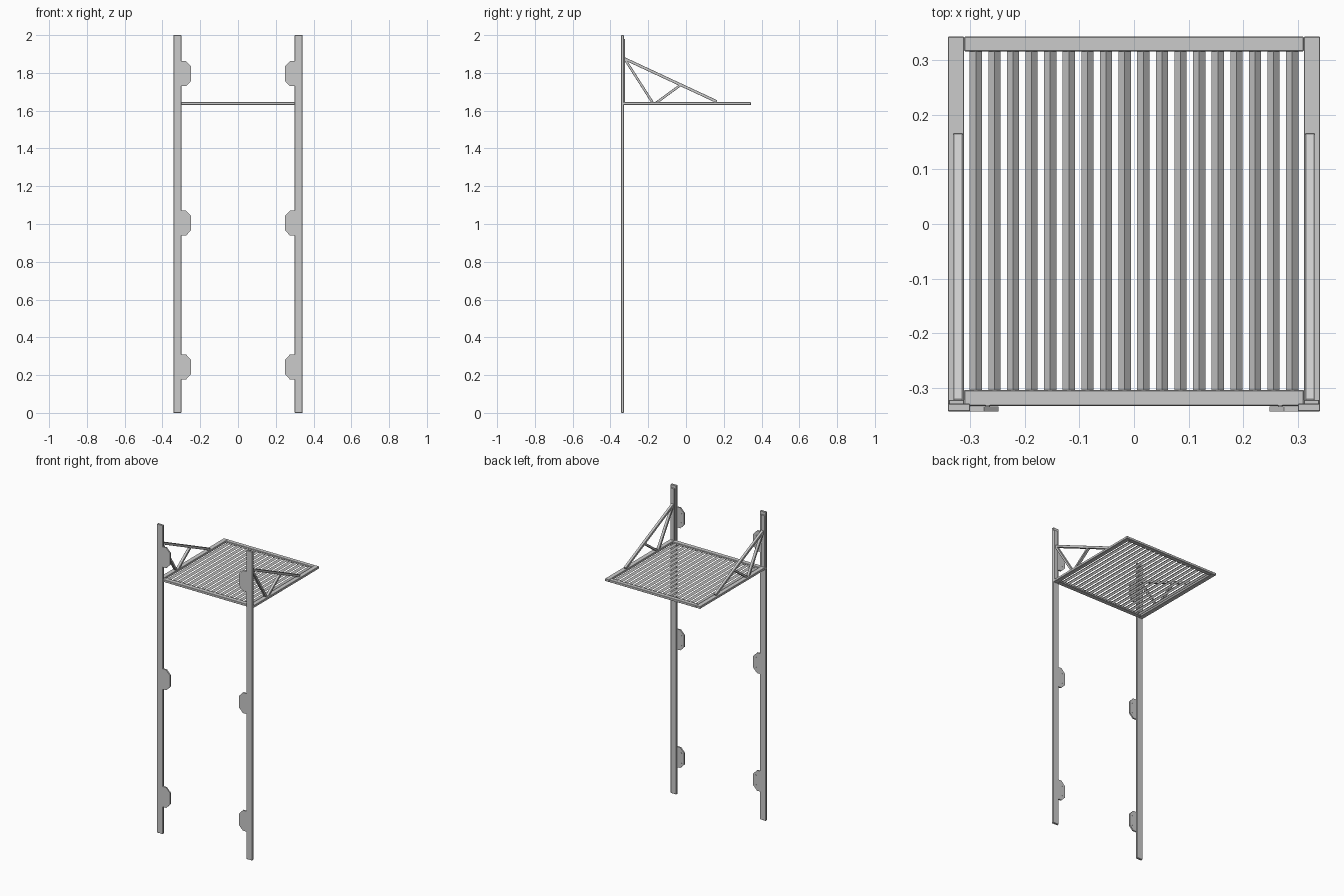
import bpy, bmesh, math
from mathutils import Vector, Matrix

if "Cube" in bpy.data.objects:
    bpy.data.objects.remove(bpy.data.objects["Cube"])


def mesh_object(name, bm, bevel=0.0):
    bmesh.ops.recalc_face_normals(bm, faces=bm.faces)
    me = bpy.data.meshes.new(name)
    bm.to_mesh(me)
    bm.free()
    ob = bpy.data.objects.new(name, me)
    bpy.context.collection.objects.link(ob)
    if bevel:
        mod = ob.modifiers.new("edge", 'BEVEL')
        mod.width = bevel
        mod.segments = 1
    return ob


def add_box(bm, x0, x1, y0, y1, z0, z1):
    m = Matrix.Translation(((x0 + x1) / 2, (y0 + y1) / 2, (z0 + z1) / 2))
    m = m @ Matrix.Diagonal((x1 - x0, y1 - y0, z1 - z0, 1))
    bmesh.ops.create_cube(bm, size=1, matrix=m)


def add_prism(bm, profile, offset):
    # Closed polygon extruded along an offset vector
    face = bm.faces.new([bm.verts.new(p) for p in profile])
    res = bmesh.ops.extrude_face_region(bm, geom=[face])
    verts = [v for v in res["geom"] if isinstance(v, bmesh.types.BMVert)]
    bmesh.ops.translate(bm, verts=verts, vec=offset)
    # extruding keeps the starting face only when it still exists
    if not face.is_valid:
        return


def mirror_x(ob):
    mod = ob.modifiers.new("mirror", 'MIRROR')
    mod.use_axis = (True, False, False)


def capped_prism(bm, profile, offset):
    # Prism built explicitly so both ends are closed
    a = [bm.verts.new(p) for p in profile]
    b = [bm.verts.new(Vector(p) + Vector(offset)) for p in profile]
    n = len(a)
    bm.faces.new(a)
    bm.faces.new(b[::-1])
    for i in range(n):
        bm.faces.new((a[i], a[(i + 1) % n], b[(i + 1) % n], b[i]))


# Upright posts
bm = bmesh.new()
add_box(bm, 0.300, 0.341, -0.343, -0.329, 0, 2)
mirror_x(mesh_object("post", bm, 0.0015))

# Chamfered mounting plates with small fixings on the rear
for i, zc in enumerate((0.243, 1.005, 1.796)):
    h = 0.066
    bm = bmesh.new()
    outline = [(0.302, -h), (0.275, -h), (0.248, -h + 0.028),
               (0.248, h - 0.028), (0.275, h), (0.302, h)]
    capped_prism(bm, [(x, -0.343, zc + z) for x, z in outline], (0, 0.009, 0))
    mirror_x(mesh_object("mounting_plate_%d" % (i + 1), bm))
    bm = bmesh.new()
    for dz in (-0.032, 0.032):
        m = Matrix.Translation((0.268, -0.333, zc + dz)) @ Matrix.Rotation(math.pi / 2, 4, 'X')
        bmesh.ops.create_cone(bm, cap_ends=True, segments=12, radius1=0.004,
                              radius2=0.004, depth=0.003, matrix=m)
    mirror_x(mesh_object("plate_fixings_%d" % (i + 1), bm))

# Shelf frame: four flat tubes around the opening
Z0, Z1 = 1.630, 1.645
YF, YB = -0.333, 0.343
bm = bmesh.new()
add_box(bm, -0.341, -0.311, YF, YB, Z0, Z1)
add_box(bm, 0.311, 0.341, YF, YB, Z0, Z1)
add_box(bm, -0.311, 0.311, YF, -0.304, Z0, Z1)
add_box(bm, -0.311, 0.311, 0.316, YB, Z0, Z1)
mesh_object("shelf_frame", bm, 0.0015)

# Shelf slats: inverted angle bars running front to back
bm = bmesh.new()
w, t = 0.0112, 0.003
for i in range(18):
    x = (i - 8.5) * 0.0341
    top = Z1 - 0.001
    prof = [(x - w, top - w), (x, top), (x + w, top - w),
            (x + w - t, top - w - 0.002), (x, top - t * 1.4), (x - w + t, top - w - 0.002)]
    capped_prism(bm, [(px, -0.306, pz) for px, pz in prof], (0, 0.624, 0))
mesh_object("shelf_slats", bm)

# Vertical hanger bars behind the posts
bm = bmesh.new()
add_box(bm, 0.311, 0.339, -0.330, -0.322, 1.64, 1.98)
mirror_x(mesh_object("hanger_bar", bm, 0.001))


# Side braces, each a bar lying in a plane of constant x
def brace(name, y0, z0, y1, z1, thick, x0=0.314, x1=0.331):
    a, b = Vector((0, y0, z0)), Vector((0, y1, z1))
    d = (b - a).normalized()
    n = Vector((0, -d.z, d.y)) * thick / 2
    bm = bmesh.new()
    prof = [p + Vector((x0, 0, 0)) for p in (a - n, b - n, b + n, a + n)]
    capped_prism(bm, prof, (x1 - x0, 0, 0))
    mirror_x(mesh_object(name, bm, 0.001))


brace("main_brace", -0.325, 1.875, 0.163, 1.648, 0.015)
brace("steep_strut", -0.322, 1.870, -0.175, 1.640, 0.013)
brace("short_strut", -0.160, 1.640, -0.030, 1.735, 0.013)
